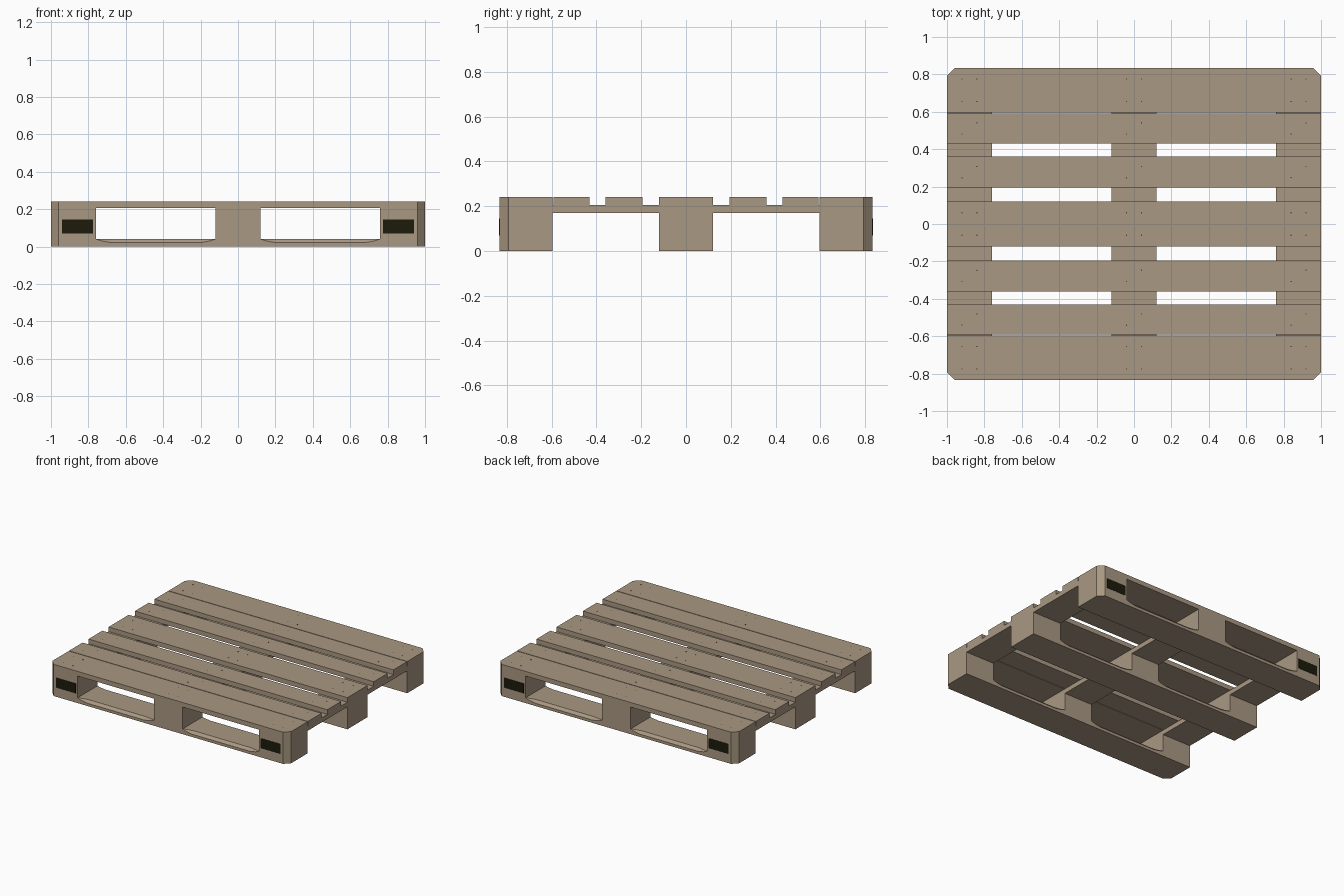
import bpy, bmesh, math
from mathutils import Matrix

cube = bpy.data.objects.get("Cube")
if cube:
    bpy.data.objects.remove(cube)

HALF_X, HALF_Y, CUT = 1.0, 0.833, 0.04
Z_BOTTOM, Z_BLOCK, Z_STRINGER, Z_TOP = 0.04, 0.17, 0.205, 0.24
COLUMNS = {"right": (-1.0, -0.76), "middle": (-0.12, 0.12), "left": (0.76, 1.0)}
ROWS = {"front": (-HALF_Y, -0.595), "centre": (-0.12, 0.12), "back": (0.595, HALF_Y)}


def material(name, colour):
    mat = bpy.data.materials.new(name)
    mat.use_nodes = True
    mat.diffuse_color = (*colour, 1)
    mat.node_tree.nodes["Principled BSDF"].inputs["Base Color"].default_value = (*colour, 1)
    return mat


wood = material("wood", (0.40, 0.315, 0.225))
dark = material("dark_plate", (0.012, 0.011, 0.003))
nail = material("nail_brown", (0.08, 0.06, 0.04))


def finish(bm, name, mat):
    bmesh.ops.recalc_face_normals(bm, faces=bm.faces)
    mesh = bpy.data.meshes.new(name)
    bm.to_mesh(mesh)
    bm.free()
    mesh.materials.append(mat)
    obj = bpy.data.objects.new(name, mesh)
    bpy.context.collection.objects.link(obj)
    return obj


def timber(name, xs, ys, z0, z1, mat=wood):
    """Box whose corner is cut wherever it meets an outer corner of the pallet."""
    outline = []
    for i, j in ((0, 0), (1, 0), (1, 1), (0, 1)):
        x, y = xs[i], ys[j]
        if abs(x) >= HALF_X and abs(y) >= HALF_Y:
            along_x = (x - math.copysign(CUT, x), y)
            along_y = (x, y - math.copysign(CUT, y))
            outline += [along_y, along_x] if i == j else [along_x, along_y]
        else:
            outline.append((x, y))
    bm = bmesh.new()
    face = bm.faces.new([bm.verts.new((x, y, z0)) for x, y in outline])
    out = bmesh.ops.extrude_face_region(bm, geom=[face])
    bmesh.ops.translate(bm, verts=[v for v in out["geom"] if isinstance(v, bmesh.types.BMVert)],
                        vec=(0, 0, z1 - z0))
    return finish(bm, name, mat)


def bottom_board(name, ys):
    """Loft along x with stopped chamfers on the upper edges of each opening."""
    half = [(1.0, 0), (0.96, 0), (0.76, 0), (0.73, 0.01), (0.68, 0.019),
            (0.20, 0.019), (0.15, 0.01), (0.12, 0)]
    stations = [(-x, c) for x, c in half] + [(x, c) for x, c in reversed(half)]
    bm = bmesh.new()
    rings = []
    for x, c in stations:
        a, b = ys
        if abs(x) == HALF_X:
            a, b = max(a, CUT - HALF_Y), min(b, HALF_Y - CUT)
        section = [(a, 0), (a, Z_BOTTOM - c), (a + c, Z_BOTTOM),
                   (b - c, Z_BOTTOM), (b, Z_BOTTOM - c), (b, 0)]
        rings.append([bm.verts.new((x, y, z)) for y, z in section])
    for r, s in zip(rings, rings[1:]):
        for k in range(6):
            n = (k + 1) % 6
            bm.faces.new((r[k], r[n], s[n], s[k]))
    bm.faces.new(rings[0])
    bm.faces.new(rings[-1])
    bmesh.ops.remove_doubles(bm, verts=bm.verts, dist=0.0001)
    return finish(bm, name, wood)


def nails(name, points, z):
    bm = bmesh.new()
    for x, y in points:
        bmesh.ops.create_cone(bm, cap_ends=True, segments=6, radius1=0.004, radius2=0.004,
                              depth=0.002, matrix=Matrix.Translation((x, y, z)))
    return finish(bm, name, nail)


# Bottom boards, blocks and stringers
for row, ys in ROWS.items():
    bottom_board(f"bottom_board_{row}", ys)
    for column, xs in COLUMNS.items():
        timber(f"block_{row}_{column}", xs, ys, Z_BOTTOM, Z_BLOCK)
for column, xs in COLUMNS.items():
    timber(f"stringer_{column}", xs, (-HALF_Y, HALF_Y), Z_BLOCK, Z_STRINGER)

# Top deck boards
deck = [(-0.12, 0.12)]
for a, b in ((0.195, 0.36), (0.43, 0.592), (0.597, HALF_Y)):
    deck += [(a, b), (-b, -a)]
for i, ys in enumerate(sorted(deck)):
    timber(f"deck_board_{i + 1}", (-HALF_X, HALF_X), ys, Z_STRINGER, Z_TOP)

# Nail heads: four per joint on wide boards, a diagonal pair on narrow ones
top_points, under_points = [], []
for xs in COLUMNS.values():
    mid = sum(xs) / 2
    for a, b in deck:
        wide = b - a > 0.2
        reach = 0.06 if wide else 0.03
        for sx in (-1, 1):
            for sy in (-1, 1):
                if wide or sx == sy:
                    top_points.append((mid + sx * 0.04, (a + b) / 2 + sy * reach))
    for a, b in ROWS.values():
        under_points += [(mid + sx * 0.04, (a + b) / 2 + sy * 0.06)
                         for sx in (-1, 1) for sy in (-1, 1)]
nails("deck_nails", top_points, Z_TOP)
nails("bottom_nails", under_points, 0.001)

# Dark plates on the corner blocks, front and back
for side, sx in (("right", -1), ("left", 1)):
    for row, sy in (("front", -1), ("back", 1)):
        xs = sorted((sx * 0.775, sx * 0.94))
        ys = sorted((sy * (HALF_Y - 0.003), sy * (HALF_Y + 0.002)))
        timber(f"plate_{row}_{side}", xs, ys, 0.07, 0.145, dark)
